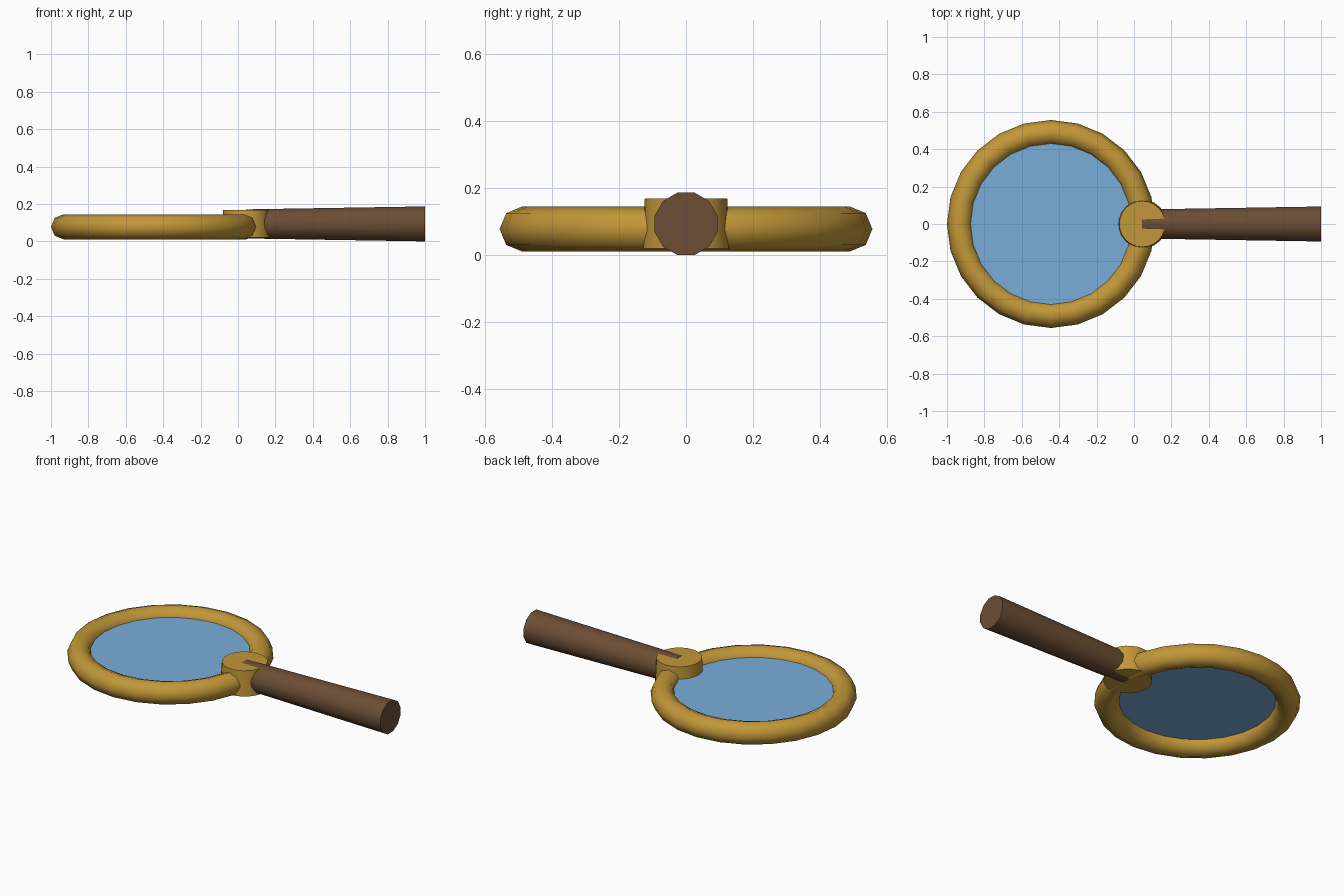
import bpy
from math import radians, pi

if "Cube" in bpy.data.objects:
    bpy.data.objects.remove(bpy.data.objects["Cube"])


def finish(name, color, smooth=40):
    """Name, colour and shade the newly made active object."""
    ob = bpy.context.object
    ob.name = name
    mat = bpy.data.materials.get(color) or bpy.data.materials.new(color)
    mat.diffuse_color = COLORS[color]
    mat.use_nodes = True
    mat.node_tree.nodes["Principled BSDF"].inputs["Base Color"].default_value = mat.diffuse_color
    ob.data.materials.append(mat)
    bpy.ops.object.transform_apply(location=False, rotation=True, scale=True)
    bpy.ops.object.shade_smooth_by_angle(angle=radians(smooth))
    return ob


COLORS = {
    "brass": (0.54, 0.31, 0.04, 1),
    "wood": (0.15, 0.075, 0.035, 1),
    "glass": (0.19, 0.42, 0.70, 1),
}
RING_X = -0.444

# Round frame
bpy.ops.mesh.primitive_torus_add(major_segments=24, minor_segments=8,
                                 major_radius=0.489, minor_radius=0.067,
                                 location=(RING_X, 0, 0.078))
finish("ring", "brass", 60)

# Glass disc, its rim buried in the frame
bpy.ops.mesh.primitive_cylinder_add(vertices=24, radius=0.445, depth=0.016,
                                    location=(RING_X, 0, 0.09))
finish("lens", "glass")

# Slightly flared collar joining frame and handle
bpy.ops.mesh.primitive_cone_add(vertices=24, radius1=0.131, radius2=0.123,
                                depth=0.149, location=(0.044, 0, 0.0945))
finish("collar", "brass")

# Twelve-sided handle widening toward its end, flat side up
x0, x1 = 0.044, 1.0
bpy.ops.mesh.primitive_cone_add(vertices=12, radius1=0.0805, radius2=0.0968,
                                depth=x1 - x0)
handle = bpy.context.object
handle.rotation_euler = (0, 0, pi / 12)
bpy.ops.object.transform_apply(rotation=True)
handle.rotation_euler = (0, pi / 2, 0)
handle.location = ((x0 + x1) / 2, 0, 0.0935)
finish("handle", "wood")
